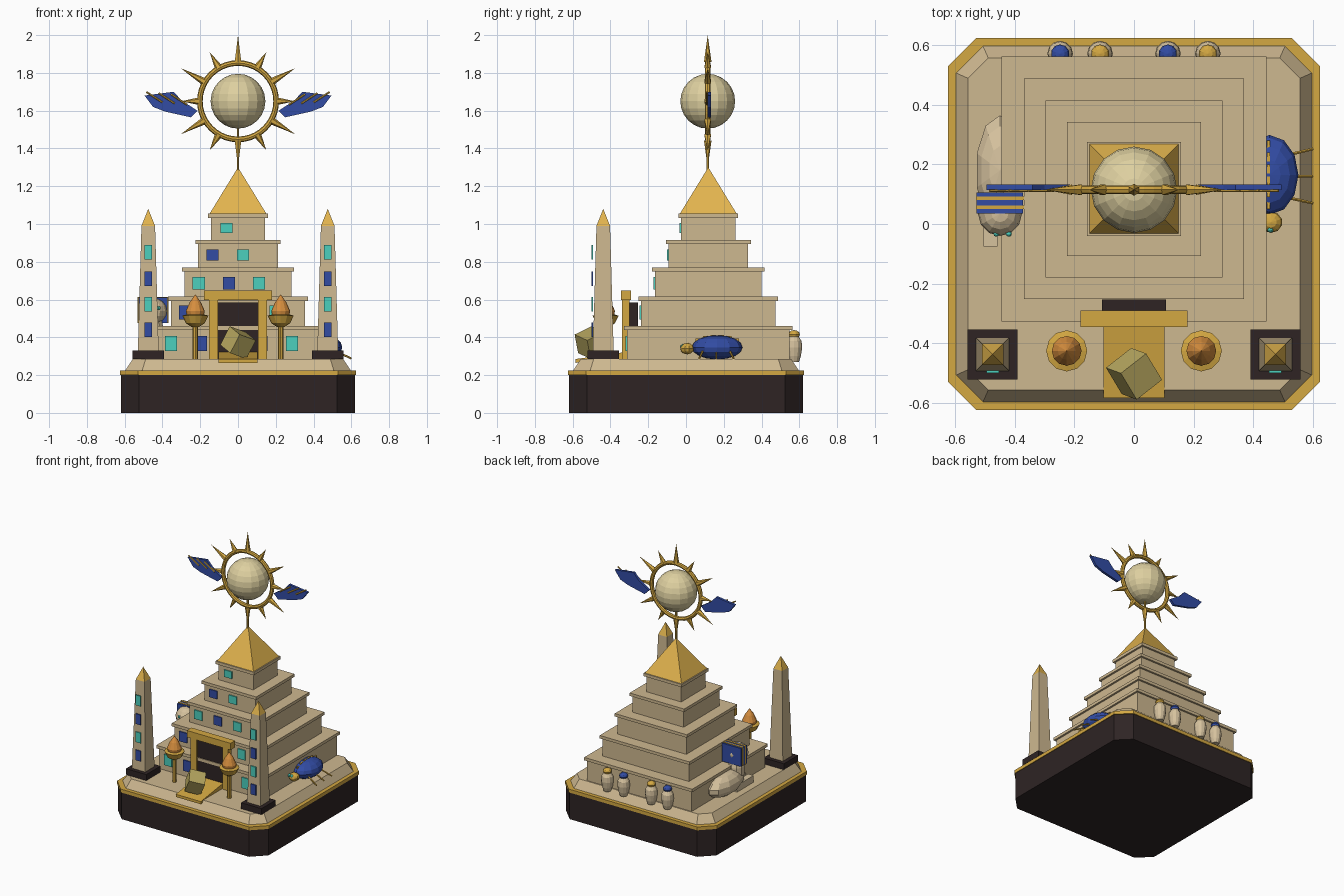
import bpy, bmesh, math
from mathutils import Vector, Matrix

if "Cube" in bpy.data.objects:
    bpy.data.objects.remove(bpy.data.objects["Cube"])


def material(name, r, g, b):
    m = bpy.data.materials.new(name)
    lin = lambda c: ((c / 255 + 0.055) / 1.055) ** 2.4
    m.diffuse_color = (lin(r), lin(g), lin(b), 1)
    m.use_nodes = True
    m.node_tree.nodes["Principled BSDF"].inputs["Base Color"].default_value = m.diffuse_color
    return m


SAND = material("sandstone", 206, 184, 144)
GOLD = material("gold", 212, 168, 66)
CAPGOLD = material("bright_gold", 226, 180, 78)
BLACK = material("black_stone", 46, 36, 36)
BLUE = material("lapis_blue", 50, 76, 164)
TEAL = material("turquoise", 76, 208, 190)
FLAME = material("flame_orange", 214, 142, 62)
PALE = material("pale_sun", 222, 208, 160)
DULL = material("dull_brass", 184, 168, 96)
LIGHT = material("limestone", 214, 194, 158)


def finish(name, bm, mat, smooth=False):
    bmesh.ops.recalc_face_normals(bm, faces=bm.faces[:])
    me = bpy.data.meshes.new(name)
    bm.to_mesh(me)
    bm.free()
    me.materials.append(mat)
    if smooth:
        for p in me.polygons:
            p.use_smooth = True
    ob = bpy.data.objects.new(name, me)
    bpy.context.collection.objects.link(ob)
    return ob


def prism(name, mat, rings):
    """Skin a stack of equal-length vertex rings and cap both ends."""
    bm = bmesh.new()
    loops = [[bm.verts.new(p) for p in ring] for ring in rings]
    n = len(loops[0])
    for a, b in zip(loops, loops[1:]):
        for i in range(n):
            j = (i + 1) % n
            bm.faces.new((a[i], a[j], b[j], b[i]))
    bm.faces.new(loops[0][::-1])
    bm.faces.new(loops[-1])
    bmesh.ops.remove_doubles(bm, verts=bm.verts[:], dist=1e-5)
    return finish(name, bm, mat)


def box(name, mat, x0, x1, y0, y1, z0, z1):
    r = lambda z: [(x0, y0, z), (x1, y0, z), (x1, y1, z), (x0, y1, z)]
    return prism(name, mat, [r(z0), r(z1)])


def frustum(name, mat, cx, cy, h0, h1, z0, z1):
    r = lambda h, z: [(cx - h, cy - h, z), (cx + h, cy - h, z), (cx + h, cy + h, z), (cx - h, cy + h, z)]
    return prism(name, mat, [r(h0, z0), r(h1, z1)])


def octagon(h, c, z):
    k = h - c
    return [(-k, -h, z), (k, -h, z), (h, -k, z), (h, k, z), (k, h, z), (-k, h, z), (-h, k, z), (-h, -k, z)]


def lathe(name, mat, cx, cy, profile, n=12):
    ang = [2 * math.pi * i / n for i in range(n)]
    return prism(name, mat, [[(cx + r * math.cos(a), cy + r * math.sin(a), z) for a in ang] for r, z in profile])


def ellipsoid(name, mat, loc, rad, u=12, v=8):
    bm = bmesh.new()
    m = Matrix.Translation(loc) @ Matrix.Diagonal((*rad, 1))
    bmesh.ops.create_uvsphere(bm, u_segments=u, v_segments=v, radius=1, matrix=m)
    return finish(name, bm, mat)


def rod(name, mat, a, b, r0, r1, n=6):
    a, b = Vector(a), Vector(b)
    d = b - a
    m = Matrix.Translation((a + b) / 2) @ d.to_track_quat('Z', 'Y').to_matrix().to_4x4()
    bm = bmesh.new()
    bmesh.ops.create_cone(bm, cap_ends=True, segments=n, radius1=r0, radius2=r1, depth=d.length, matrix=m)
    return finish(name, bm, mat)


# Stepped plinth
prism("plinth", BLACK, [octagon(.62, .095, 0), octagon(.62, .095, .20)])
prism("plinth_trim", GOLD, [octagon(.625, .095, .20), octagon(.625, .095, .225)])
prism("terrace", SAND, [octagon(.597, .09, .225), octagon(.557, .068, .285)])

# Pyramid tiers with overhanging caps and alternating front tiles
PY = .118
tops = [.285, .46, .615, .77, .915, 1.055]
halves = [.445, .37, .297, .225, .158]
for k, h in enumerate(halves):
    z0, z1 = tops[k], tops[k + 1]
    body = h - .014
    frustum(f"tier_{k+1}", SAND, 0, PY, body, body, z0, z1 - .02)
    frustum(f"tier_cap_{k+1}", SAND, 0, PY, h, h, z1 - .022, z1)
    zc, th = (z0 + z1) / 2 - .006, .04 - .0035 * k
    for i in range(5 - k):
        x = -.355 + .0735 * k + .16 * i
        box(f"tile_{k+1}_{i+1}", BLUE if (i + k) % 2 else TEAL, x - .032, x + .032,
            PY - body - .008, PY - body + .001, zc - th, zc + th)
frustum("capstone", CAPGOLD, 0, PY, .15, 0, 1.055, 1.30)

# Sun disc: globe, ring, rays and mast
SY, SZ = .115, 1.65
ellipsoid("sun_globe", PALE, (0, SY, SZ), (.145, .145, .145), 16, 12)
rod("sun_mast", GOLD, (0, SY, 1.28), (0, SY, 1.52), .007, .007)
ring = []
for i in range(41):
    a = 2 * math.pi * i / 40
    ring.append([((.202 + .015 * math.cos(t)) * math.sin(a), SY + .015 * math.sin(t),
                  SZ + (.202 + .015 * math.cos(t)) * math.cos(a))
                 for t in [math.pi * j / 4 for j in range(8)]])
torus = prism("sun_ring", GOLD, ring)
bm = bmesh.new()
bm.from_mesh(torus.data)
bmesh.ops.delete(bm, geom=[f for f in bm.faces if len(f.verts) == 8], context='FACES_ONLY')
bm.to_mesh(torus.data)
bm.free()
for i in range(12):
    a = math.pi * i / 6
    d = Vector((math.sin(a), 0, math.cos(a)))
    c = Vector((0, SY, SZ))
    rod(f"sun_ray_{i+1}", GOLD, c + d * .208, c + d * (.30 if i % 2 else .35), .02, 0, 6)

# Wings with gold quills
wing = [(.215, 1.60), (.25, 1.565), (.385, 1.595), (.45, 1.62), (.495, 1.68), (.34, 1.70), (.30, 1.655)]
for s, side in ((-1, "left"), (1, "right")):
    prism(f"wing_{side}", BLUE, [[(s * x, y, z) for x, z in wing] for y in (.114, .132)])
    for i in range(3):
        x, z = .27 + .065 * i, 1.632 + .006 * i
        rod(f"quill_{side}_{i+1}", GOLD, (s * x, .111, z), (s * (x + .085), .111, z + .055), .005, .005)

# Gateway
box("gate_door", BLACK, -.107, .107, -.322, -.253, .285, .585)
for s, side in ((-1, "left"), (1, "right")):
    box(f"gate_jamb_{side}", GOLD, s * .13 - .023, s * .13 + .023, -.338, -.298, .285, .60)
box("gate_lintel", GOLD, -.18, .18, -.345, -.29, .598, .648)
prism("gate_ramp", GOLD, [[(x, -.585, .265), (x, -.32, .285), (x, -.32, .322), (x, -.585, .285)] for x in (-.103, .103)])

# Tumbled cube on the ramp
bm = bmesh.new()
rot = Matrix.Rotation(math.radians(38), 4, 'Z') @ Matrix.Rotation(math.radians(16), 4, 'Y') @ Matrix.Rotation(math.radians(24), 4, 'X')
bmesh.ops.create_cube(bm, size=.112, matrix=Matrix.Translation((0, -.503, .372)) @ rot)
finish("tumbled_cube", bm, DULL)

# Obelisks and torches
for s, side in ((-1, "left"), (1, "right")):
    x, y = s * .475, -.438
    frustum(f"obelisk_base_{side}", BLACK, x, y, .084, .084, .285, .33)
    frustum(f"obelisk_shaft_{side}", SAND, x, y, .055, .036, .33, .99)
    frustum(f"obelisk_tip_{side}", CAPGOLD, x, y, .036, 0, .99, 1.08)
    for i, z in enumerate((.44, .71, .575, .85)):
        box(f"obelisk_panel_{side}_{i+1}", BLUE if i < 2 else TEAL, x - .021, x + .021,
            -.500, -.4915, z - .038, z + .038)
    x, y = s * .226, -.426
    lathe(f"torch_post_{side}", GOLD, x, y, [(.014, .285), (.014, .48)], 8)
    lathe(f"torch_bowl_{side}", GOLD, x, y, [(.02, .455), (.05, .475), (.069, .515), (.05, .52)])
    lathe(f"torch_flame_{side}", FLAME, x, y, [(.045, .515), (.05, .54), (.03, .585), (0, .628)])

# Scarab on the right
ellipsoid("scarab_shell", BLUE, (.455, .165, .347), (.097, .134, .064))
for i in range(6):
    y = .065 + .04 * i
    z = .347 + .064 * math.sqrt(1 - ((y - .165) / .134) ** 2)
    box(f"scarab_seam_{i+1}", GOLD, .446, .456, y - .015, y + .015, z - .012, z + .003)
ellipsoid("scarab_head", GOLD, (.46, .006, .34), (.038, .036, .03), 10, 6)
for i, x in enumerate((.435, .458)):
    ellipsoid(f"scarab_eye_{i+1}", TEAL, (x, -.017, .352), (.012, .012, .012), 8, 6)
for i, (y0, y1) in enumerate(((.09, .07), (.16, .16), (.23, .252))):
    rod(f"scarab_leg_{i+1}", GOLD, (.51, y0, .33), (.60, y1, .288), .006, .005)

# Sphinx on the left
ellipsoid("sphinx_body", LIGHT, (-.45, .18, .36), (.084, .19, .08), 10, 7)
ellipsoid("sphinx_chest", LIGHT, (-.45, .05, .42), (.06, .06, .12), 10, 7)
ellipsoid("sphinx_head", LIGHT, (-.45, .035, .54), (.074, .075, .068), 12, 8)
for i, x in enumerate((-.482, -.418)):
    box(f"sphinx_paw_{i+1}", LIGHT, x - .023, x + .023, -.075, .12, .285, .335)
for i, x in enumerate((-.462, -.42)):
    ellipsoid(f"sphinx_eye_{i+1}", TEAL, (x, -.033, .555), (.01, .01, .01), 8, 6)
box("sphinx_headdress", BLUE, -.528, -.372, .036, .106, .475, .61)
for i, y in enumerate((.056, .086)):
    box(f"headdress_band_{i+1}", GOLD, -.531, -.369, y - .006, y + .006, .475, .614)

# Jars along the back
for i, x in enumerate((-.248, -.114, .114, .248)):
    y = .572
    lathe(f"jar_{i+1}", LIGHT, x, y, [(.026, .27), (.036, .30), (.043, .345), (.04, .38), (.026, .402), (.022, .41)])
    ellipsoid(f"jar_head_{i+1}", GOLD if i % 2 else BLUE, (x, y, .416), (.031, .031, .022), 10, 6)
